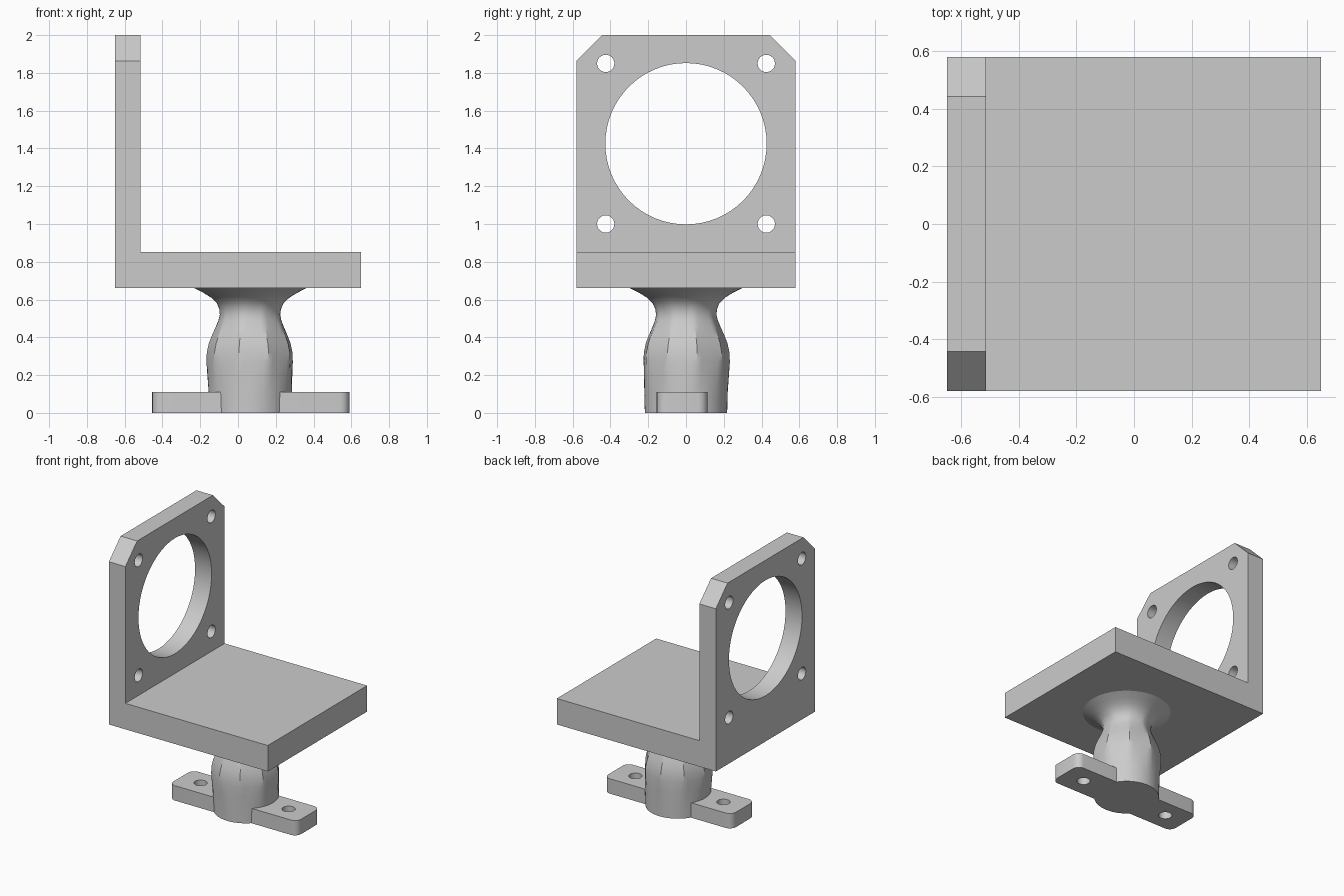
import bpy, bmesh, math
from mathutils import Matrix, Vector

cube = bpy.data.objects.get("Cube")
if cube:
    bpy.data.objects.remove(cube, do_unlink=True)

grey = bpy.data.materials.new("plain_grey")
grey.use_nodes = True
colour = (0.6, 0.6, 0.6, 1)
grey.diffuse_color = colour
grey.node_tree.nodes["Principled BSDF"].inputs["Base Color"].default_value = colour


def finish(name, bm):
    bmesh.ops.recalc_face_normals(bm, faces=bm.faces)
    mesh = bpy.data.meshes.new(name)
    bm.to_mesh(mesh)
    bm.free()
    mesh.materials.append(grey)
    obj = bpy.data.objects.new(name, mesh)
    bpy.context.collection.objects.link(obj)
    bpy.ops.object.select_all(action='DESELECT')
    obj.select_set(True)
    bpy.context.view_layer.objects.active = obj
    bpy.ops.object.shade_smooth_by_angle(angle=math.radians(30))
    return obj


def circle(cx, cy, r, n):
    return [(cx + r * math.cos(math.tau * i / n), cy + r * math.sin(math.tau * i / n))
            for i in range(n)]


def rounded_rect(cx, cy, hx, hy, r, n=6):
    pts = []
    for k, (sx, sy) in enumerate([(1, 1), (-1, 1), (-1, -1), (1, -1)]):
        for i in range(n + 1):
            a = math.pi / 2 * (k + i / n)
            pts.append((cx + sx * (hx - r) + r * math.cos(a),
                        cy + sy * (hy - r) + r * math.sin(a)))
    return pts


def plate(name, loops, thickness, matrix):
    """Extrude an outline with holes, centred on its own plane."""
    curve = bpy.data.curves.new(name, 'CURVE')
    curve.dimensions = '2D'
    curve.fill_mode = 'BOTH'
    curve.extrude = thickness / 2
    for loop in loops:
        spline = curve.splines.new('POLY')
        spline.points.add(len(loop) - 1)
        for point, (x, y) in zip(spline.points, loop):
            point.co = (x, y, 0, 1)
        spline.use_cyclic_u = True
    temp = bpy.data.objects.new(name + "_outline", curve)
    mesh = bpy.data.meshes.new_from_object(temp)
    bm = bmesh.new()
    bm.from_mesh(mesh)
    bpy.data.objects.remove(temp)
    bpy.data.curves.remove(curve)
    bpy.data.meshes.remove(mesh)
    bmesh.ops.remove_doubles(bm, verts=bm.verts, dist=1e-5)
    bm.transform(matrix)
    return finish(name, bm)


# Upright mounting plate: chamfered top, large opening, four screw holes
W, LOW, TOP, CUT = 0.58, 0.66, 2.0, 0.137
outline = [(-W, LOW), (W, LOW), (W, TOP - CUT), (W - CUT, TOP), (CUT - W, TOP), (-W, TOP - CUT)]
holes = [circle(0, 1.425, 0.427, 64)]
holes += [circle(y, 1.425 + z, 0.046, 24) for y in (-0.425, 0.425) for z in (-0.425, 0.425)]
to_side = Matrix(((0, 0, 1, -0.5825), (1, 0, 0, 0), (0, 1, 0, 0), (0, 0, 0, 1)))
plate("upright_plate", [outline] + holes, 0.135, to_side)

# Flat platform
bm = bmesh.new()
bmesh.ops.create_cube(bm, size=1, matrix=Matrix.Translation((0.0675, 0, 0.756))
                      @ Matrix.Diagonal((1.165, 2 * W, 0.192, 1)))
finish("platform", bm)

# Mounting foot with a screw hole in each ear
foot = [rounded_rect(0.068, -0.02, 0.522, 0.135, 0.05)]
foot += [circle(0.068 + s * 0.36, -0.02, 0.045, 24) for s in (-1, 1)]
plate("mounting_foot", foot, 0.11, Matrix.Translation((0, 0, 0.055)))

# Stem: round at the ends, faceted around the shoulder
profile = [(0, 0.218), (0.11, 0.221), (0.2, 0.228), (0.27, 0.233), (0.32, 0.231),
           (0.37, 0.22), (0.41, 0.204), (0.45, 0.186), (0.49, 0.169), (0.52, 0.162),
           (0.55, 0.165), (0.58, 0.177), (0.61, 0.207), (0.635, 0.247), (0.663, 0.302)]
SIDES, SPLIT = 9, 6
bm = bmesh.new()
rings = []
for z, r in profile:
    facet = max(0, 1 - max(0, abs(z - 0.355) - 0.05) / 0.2)
    ring = []
    for i in range(SIDES * SPLIT):
        a = math.tau * i / (SIDES * SPLIT)
        local = math.pi / SIDES * (2 * (i % SPLIT) / SPLIT - 1)
        flat = math.cos(math.pi / SIDES) / math.cos(local)
        rr = r * (1 + facet * (flat - 1) * 0.95)
        ring.append(bm.verts.new((0.065 + rr * math.cos(a + 0.26),
                                  rr * math.sin(a + 0.26), z)))
    rings.append(ring)
for lower, upper in zip(rings, rings[1:]):
    for i in range(len(lower)):
        j = (i + 1) % len(lower)
        bm.faces.new((lower[i], lower[j], upper[j], upper[i]))
bm.faces.new(rings[0])
bm.faces.new(rings[-1])
finish("stem", bm)
